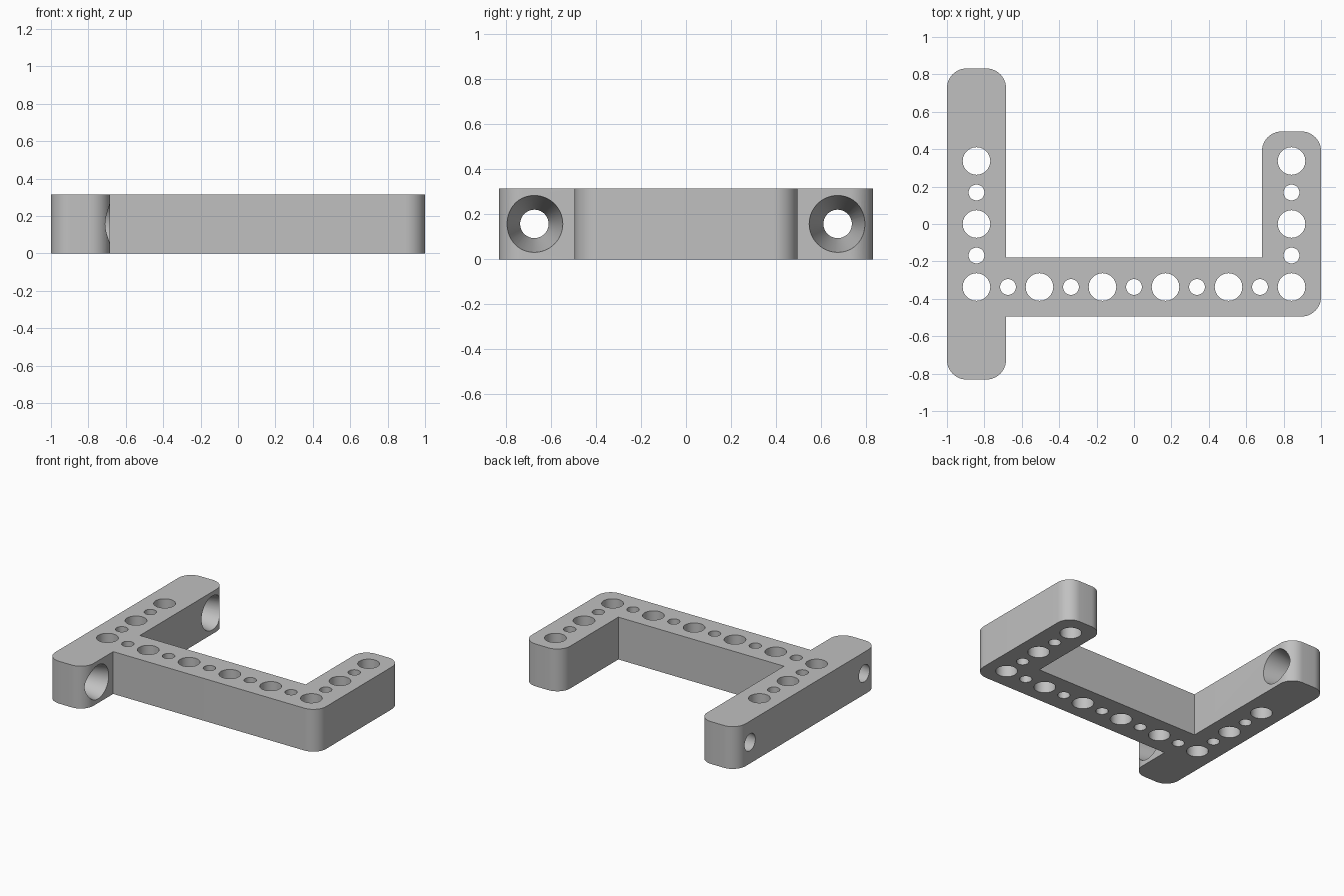
import bpy, bmesh, math
from mathutils import Matrix, Vector

if "Cube" in bpy.data.objects:
    bpy.data.objects.remove(bpy.data.objects["Cube"], do_unlink=True)

S = 2 / 95            # one design unit
PITCH, HALF = 16, 7.5  # hole spacing and half bar width
HEIGHT, ROUND = 15, 5

grey = bpy.data.materials.new("plain_grey")
grey.use_nodes = True
grey.diffuse_color = (0.53, 0.53, 0.53, 1)
grey.node_tree.nodes["Principled BSDF"].inputs["Base Color"].default_value = grey.diffuse_color


def make_object(name, bm):
    bmesh.ops.scale(bm, vec=(S, S, S), verts=bm.verts)
    bmesh.ops.recalc_face_normals(bm, faces=bm.faces)
    mesh = bpy.data.meshes.new(name)
    bm.to_mesh(mesh)
    bm.free()
    mesh.materials.append(grey)
    obj = bpy.data.objects.new(name, mesh)
    bpy.context.collection.objects.link(obj)
    return obj


def rounded(cx, cy, start, steps=12):
    """Quarter arc of a rounded corner, counterclockwise."""
    return [(cx + ROUND * math.cos(a), cy + ROUND * math.sin(a))
            for a in (math.radians(start + 90 * i / steps) for i in range(steps + 1))]


# Bracket outline: long left bar, cross bar and short right arm
L, R = -2.5 * PITCH, 2.5 * PITCH
x0, x1, x2, x3 = L - HALF, L + HALF, R - HALF, R + HALF
end, low, high, top = 39.5, -PITCH - HALF, -PITCH + HALF, PITCH + HALF
r = ROUND
outline = (rounded(x0 + r, -end + r, 180) + rounded(x1 - r, -end + r, 270)
           + [(x1, low)] + rounded(x3 - r, low + r, 270)
           + rounded(x3 - r, top - r, 0) + rounded(x2 + r, top - r, 90)
           + [(x2, high), (x1, high)]
           + rounded(x1 - r, end - r, 0) + rounded(x0 + r, end - r, 90))

bm = bmesh.new()
base = bm.faces.new([bm.verts.new((x, y, 0)) for x, y in outline])
ext = bmesh.ops.extrude_face_region(bm, geom=[base])
bmesh.ops.translate(bm, vec=(0, 0, HEIGHT),
                    verts=[v for v in ext["geom"] if isinstance(v, bmesh.types.BMVert)])
bracket = make_object("bracket", bm)

# Upright holes, alternating wide and narrow along the three bars
spots = {(L + i * PITCH / 2, -PITCH): i % 2 for i in range(11)}
for x in (L, R):
    spots.update({(x, -PITCH + i * PITCH / 2): i % 2 for i in range(5)})

cut = bmesh.new()
for (x, y), narrow in spots.items():
    radius = 2 if narrow else 3.5
    bmesh.ops.create_cone(cut, cap_ends=True, segments=48, radius1=radius, radius2=radius,
                          depth=HEIGHT + 4, matrix=Matrix.Translation((x, y, HEIGHT / 2)))

# Tapered side holes through both ends of the long bar, wide on the inner side
slope = 3 / HEIGHT
for y in (-2 * PITCH, 2 * PITCH):
    place = Matrix.Translation((L, y, HEIGHT / 2)) @ Matrix.Rotation(math.pi / 2, 4, "Y")
    bmesh.ops.create_cone(cut, cap_ends=True, segments=64, radius1=3 - slope, radius2=6 + slope,
                          depth=HEIGHT + 2, matrix=place)
cutter = make_object("hole_cutter", cut)
cutter.hide_render = True

# Drill the holes
drill = bracket.modifiers.new("holes", "BOOLEAN")
drill.operation = "DIFFERENCE"
drill.solver = "EXACT"
drill.object = cutter
bpy.context.view_layer.objects.active = bracket
for o in bpy.context.selected_objects:
    o.select_set(False)
bracket.select_set(True)
bpy.ops.object.modifier_apply(modifier=drill.name)
bpy.data.objects.remove(cutter, do_unlink=True)
bpy.ops.object.shade_smooth_by_angle(angle=math.radians(30))
